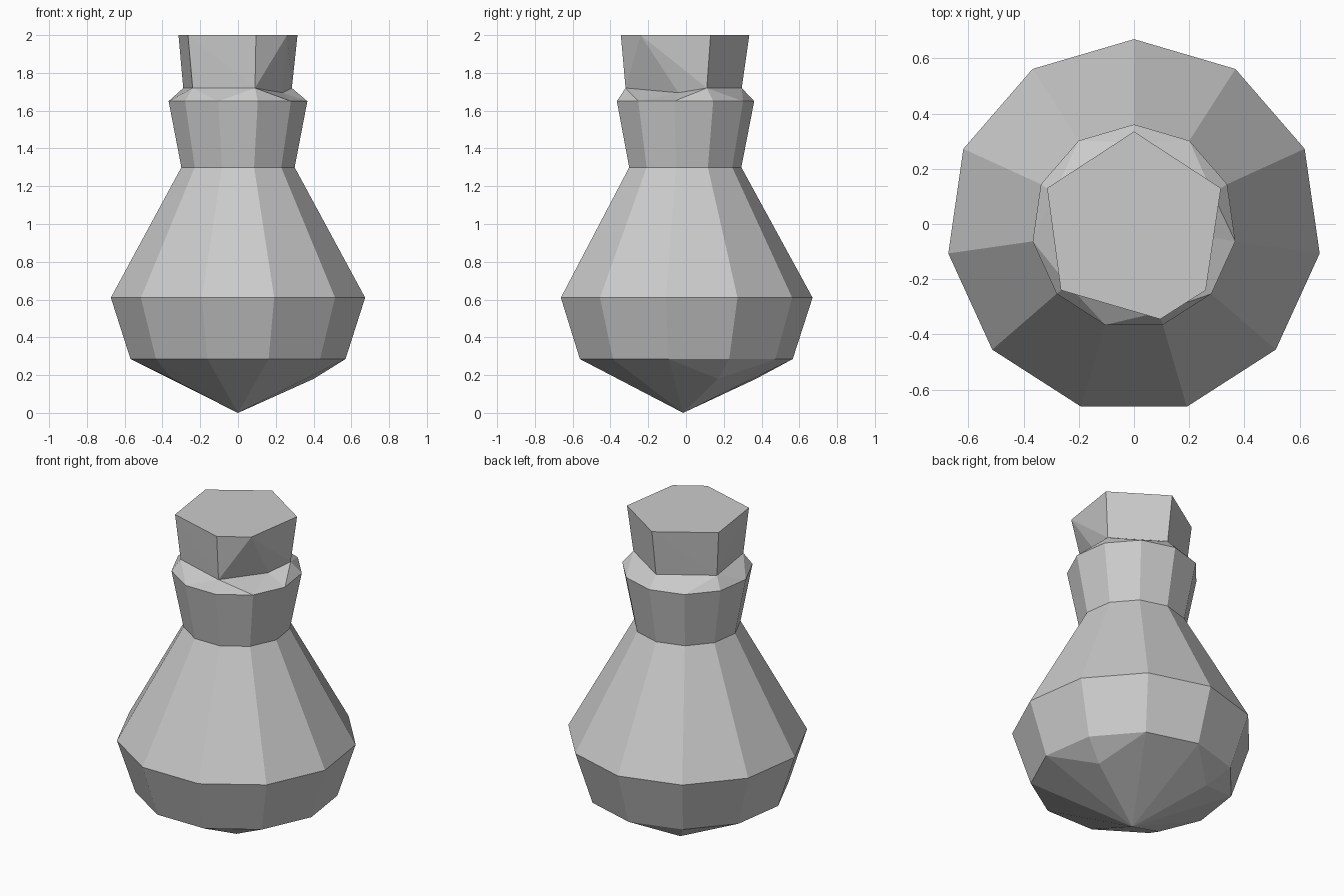
import bpy, bmesh
from math import sin, cos, pi
from mathutils import Vector

if "Cube" in bpy.data.objects:
    bpy.data.objects.remove(bpy.data.objects["Cube"])

N, CY = 11, -0.01


def finish(bm, name):
    bmesh.ops.recalc_face_normals(bm, faces=bm.faces)
    me = bpy.data.meshes.new(name)
    bm.to_mesh(me)
    bm.free()
    bpy.context.collection.objects.link(bpy.data.objects.new(name, me))


def ring(bm, r, z):
    return [bm.verts.new((r * sin(2 * pi * k / N), CY + r * cos(2 * pi * k / N), z)) for k in range(N)]


def zipper(bm, a, b):
    # join two rings of different counts, always along the shorter diagonal
    i = j = 0
    while i < len(a) or j < len(b):
        p, q = a[i % len(a)], b[j % len(b)]
        p2, q2 = a[(i + 1) % len(a)], b[(j + 1) % len(b)]
        step_a = j == len(b) or (i < len(a) and (p2.co - q.co).length <= (q2.co - p.co).length)
        if step_a:
            bm.faces.new((p, p2, q))
            i += 1
        else:
            bm.faces.new((p, q2, q))
            j += 1


def hull_open(bm, verts, hidden):
    # wrap the points and remove the inner cap
    bmesh.ops.convex_hull(bm, input=verts)
    used = set(verts)
    caps = [f for f in bm.faces if set(f.verts) <= used and all(hidden(v.co.z) for v in f.verts)]
    bmesh.ops.delete(bm, geom=caps, context='FACES_ONLY')


collar = [(0, .295, 1.72), (.285, .11, 1.72), (.235, -.04, 1.695),
          (.09, -.32, 1.72), (-.24, -.22, 1.72), (-.29, .11, 1.72)]
top = [(0, .335), (.315, .13), (.26, -.24), (.095, -.345), (-.265, -.24), (-.315, .13)]

# flask: faceted base, belly, shoulder, neck and lip
bm = bmesh.new()
base = ring(bm, .575, .285)
points = [bm.verts.new(p) for p in
          [(0, -.015, 0), (.4, .17, .18), (-.22, .37, .18), (-.35, -.2, .18)]]
hull_open(bm, base + points, lambda z: z > .28)
low = base
for r, z in [(.68, .61), (.303, 1.3), (.371, 1.65)]:
    high = ring(bm, r, z)
    for k in range(N):
        n = (k + 1) % N
        bm.faces.new((low[k], low[n], high[n], high[k]))
    low = high
zipper(bm, low, [bm.verts.new(p) for p in collar])
finish(bm, "flask")

# stopper: uneven six-sided plug
bm = bmesh.new()
plug = [bm.verts.new(p) for p in collar] + [bm.verts.new((x, y, 2)) for x, y in top]
hull_open(bm, plug, lambda z: z < 1.75)
finish(bm, "stopper")
